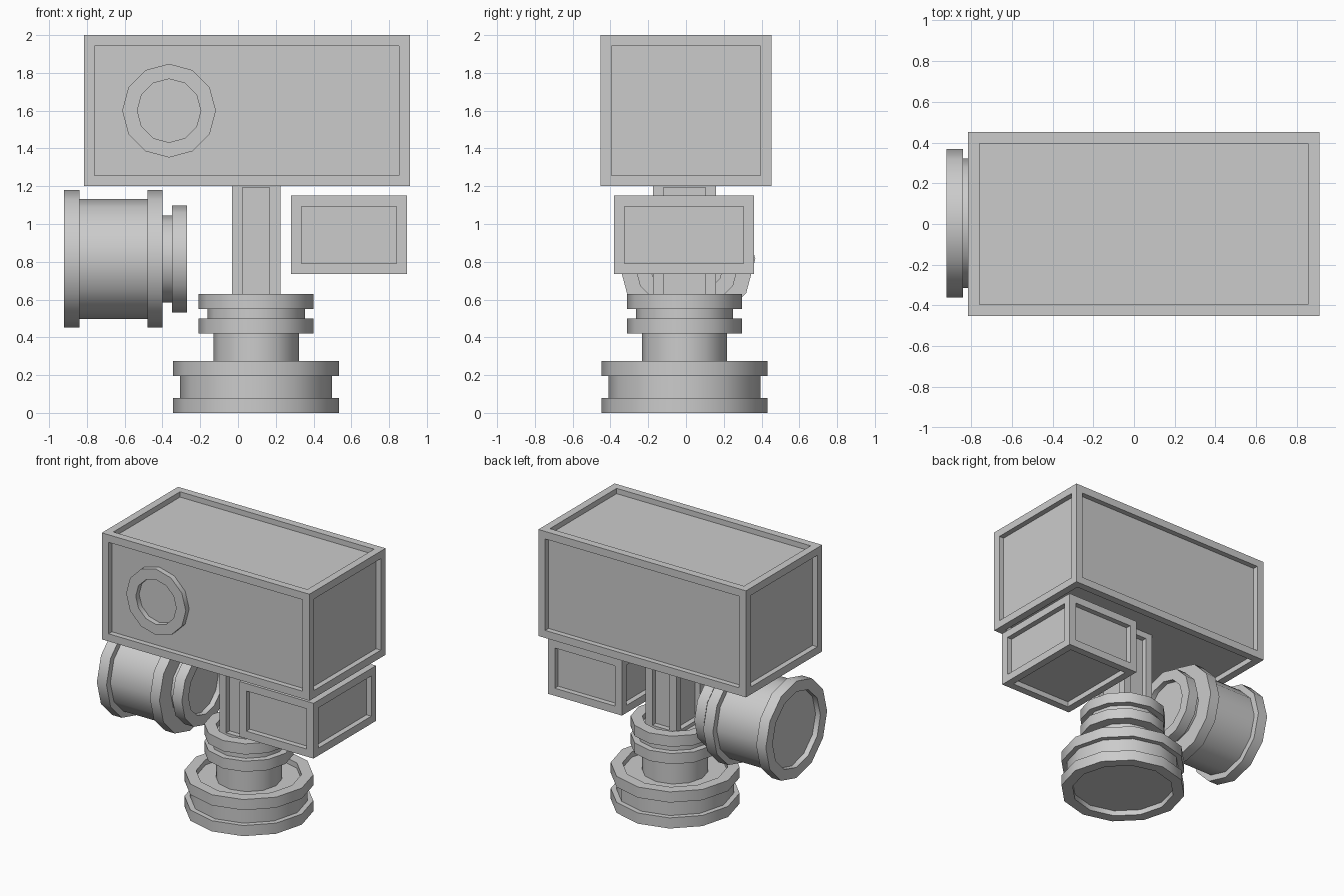
import bpy, bmesh, math
from mathutils import Matrix, Vector

if "Cube" in bpy.data.objects:
    bpy.data.objects.remove(bpy.data.objects["Cube"])

BAR = 0.08    # width of every frame bar and rim
DEPTH = 0.04  # how far panels sit below their frame
SIDES = 12


def finish(name, bm, smooth=False):
    bmesh.ops.recalc_face_normals(bm, faces=bm.faces[:])
    mesh = bpy.data.meshes.new(name)
    bm.to_mesh(mesh)
    bm.free()
    obj = bpy.data.objects.new(name, mesh)
    bpy.context.collection.objects.link(obj)
    if smooth:
        bpy.ops.object.select_all(action='DESELECT')
        obj.select_set(True)
        bpy.context.view_layer.objects.active = obj
        bpy.ops.object.shade_smooth_by_angle(angle=math.radians(35))
    return obj


def framed_box(name, lo, hi):
    """Box whose six faces are sunken panels inside a raised frame."""
    lo, hi = Vector(lo), Vector(hi)
    bm = bmesh.new()
    bmesh.ops.create_cube(bm, size=1)
    bmesh.ops.scale(bm, vec=hi - lo, verts=bm.verts[:])
    bmesh.ops.translate(bm, vec=(lo + hi) / 2, verts=bm.verts[:])
    bmesh.ops.recalc_face_normals(bm, faces=bm.faces[:])
    bmesh.ops.inset_individual(bm, faces=bm.faces[:], thickness=BAR, depth=0)
    for f in bm.faces[:]:
        # panels are the faces whose centre lies on the box axes
        off = f.calc_center_median() - (lo + hi) / 2
        if sum(abs(c) < 1e-4 for c in off) == 2:
            n = f.normal.copy()
            ring = bmesh.ops.extrude_discrete_faces(bm, faces=[f])['faces'][0]
            bmesh.ops.translate(bm, vec=-n * DEPTH, verts=ring.verts[:])
    return finish(name, bm)


def lathe(name, profile, origin, axis='Z'):
    """Spin (radius, height) points round the chosen axis."""
    bm = bmesh.new()
    rings = []
    for r, h in profile:
        n = SIDES if r > 0 else 1
        rings.append([bm.verts.new((r * math.cos(math.tau * i / SIDES),
                                    r * math.sin(math.tau * i / SIDES), h)) for i in range(n)])
    for a, b in zip(rings, rings[1:]):
        for i in range(SIDES):
            j = (i + 1) % SIDES
            quad = [a[i % len(a)], a[j % len(a)], b[j % len(b)], b[i % len(b)]]
            bm.faces.new(list(dict.fromkeys(quad)))
    turn = {'Z': Matrix(), 'X': Matrix.Rotation(math.pi / 2, 4, 'Y'),
            '-Y': Matrix.Rotation(math.pi / 2, 4, 'X')}[axis]
    bmesh.ops.transform(bm, matrix=Matrix.Translation(origin) @ turn, verts=bm.verts[:])
    return finish(name, bm, True)


def framed_drum(name, r_rim, r_body, h0, h1, origin, axis='Z'):
    """Drum with a raised rim and a sunken cap at both ends."""
    ri = r_rim - BAR
    lathe(name, [(0, h0 + DEPTH), (ri, h0 + DEPTH), (ri, h0), (r_rim, h0),
                 (r_rim, h0 + BAR), (r_body, h0 + BAR),
                 (r_body, h1 - BAR), (r_rim, h1 - BAR),
                 (r_rim, h1), (ri, h1), (ri, h1 - DEPTH), (0, h1 - DEPTH)], origin, axis)


# main housing and the round port on its front panel
framed_box("main_housing", (-0.815, -0.452, 1.2), (0.91, 0.452, 2.0))
lathe("front_port_ring", [(0.168, -0.02), (0.168, 0.04), (0.248, 0.04), (0.248, -0.02)],
      (-0.365, -0.412, 1.6), '-Y')

# foot, neck and swivel hub stacked under the column
centre = (0.096, -0.008, 0)
framed_drum("foot", 0.44, 0.402, 0.0, 0.275, centre)
lathe("neck", [(0, 0.2), (0.226, 0.2), (0.226, 0.48), (0, 0.48)], centre)
framed_drum("swivel_hub", 0.304, 0.258, 0.42, 0.63, centre)
framed_box("column", (-0.032, -0.175, 0.56), (0.224, 0.16, 1.25))

# side box under the right half
framed_box("side_box", (0.28, -0.382, 0.735), (0.895, 0.36, 1.15))

# side drum with its narrower nose, lying along x
drum_centre = (0, 0.003, 0.815)
framed_drum("side_drum", 0.364, 0.318, -0.92, -0.40, drum_centre, 'X')
framed_drum("side_drum_nose", 0.284, 0.23, -0.48, -0.27, drum_centre, 'X')
